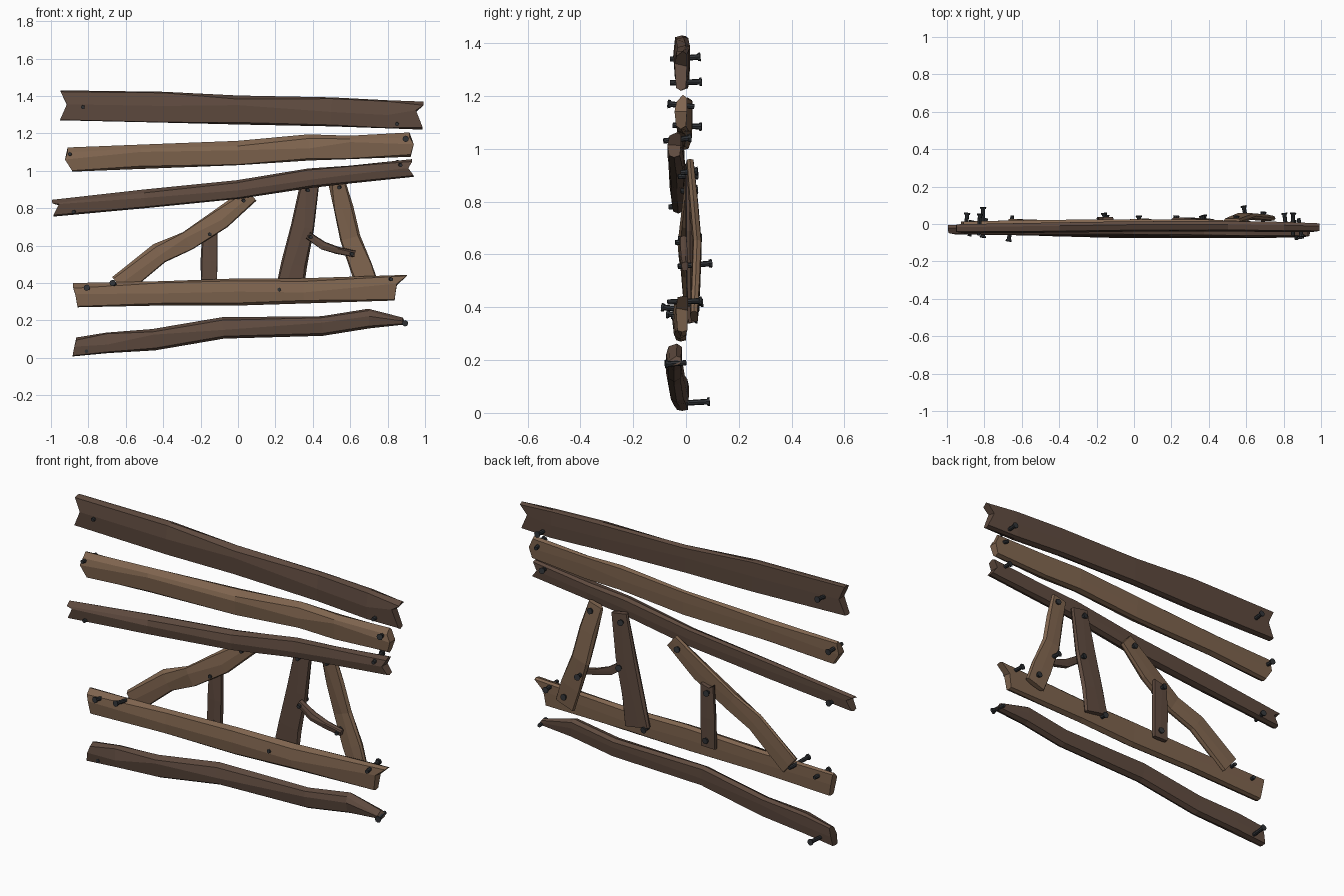
import bpy, bmesh, random
from mathutils import Vector

if "Cube" in bpy.data.objects:
    bpy.data.objects.remove(bpy.data.objects["Cube"])

random.seed(4)


def material(name, rgb):
    m = bpy.data.materials.new(name)
    m.diffuse_color = (*rgb, 1)
    m.use_nodes = True
    m.node_tree.nodes["Principled BSDF"].inputs["Base Color"].default_value = m.diffuse_color
    return m


DARK = material("dark_wood", (0.115, 0.070, 0.050))
LIGHT = material("light_wood", (0.215, 0.130, 0.078))
IRON = material("iron", (0.030, 0.033, 0.037))


def finish(name, bm, mat):
    bmesh.ops.recalc_face_normals(bm, faces=bm.faces)
    me = bpy.data.meshes.new(name)
    bm.to_mesh(me)
    bm.free()
    me.materials.append(mat)
    ob = bpy.data.objects.new(name, me)
    bpy.context.collection.objects.link(ob)
    return ob


def board(name, mat, path, ys, th, notch=(0, 0), slant=(0, 0), chip=0.015):
    """Rough-hewn board: path of (x, z, width), ys = centre depth along it,
    notch = how far each end is split inward, slant = end skew."""
    bm = bmesh.new()
    rings = []
    n = len(path)
    for i, (x, z, w) in enumerate(path):
        a, b = path[max(i - 1, 0)], path[min(i + 1, n - 1)]
        t = Vector((b[0] - a[0], 0, b[1] - a[1])).normalized()
        up = Vector((-t.z, 0, t.x))
        f = i / (n - 1) * (len(ys) - 1)
        k = min(int(f), len(ys) - 2)
        y = ys[k] + (ys[k + 1] - ys[k]) * (f - k)
        end = i in (0, n - 1)
        h = th / 2 * (0.85 if end else 1)
        s = 0 if i == 0 else 1
        sk = slant[s] if end else 0
        pull = (notch[0] if i == 0 else -notch[1]) if end else 0
        c = Vector((x, y, z))
        c1, c2 = chip * random.uniform(0.2, 1.4), chip * random.uniform(0.1, 0.9)
        m = random.uniform(-0.1, 0.25) * w
        # depth, height, shift along the board
        sec = [(-h * 0.75, -w / 2 + c2, -sk), (-h, m, pull), (-h * 0.7, w / 2 - c1, sk),
               (h * 0.35, w / 2, sk), (h, w / 2 - c2, sk), (h, m * 0.6, pull),
               (h * 0.85, -w / 2 + c2, -sk), (0, -w / 2, -sk)]
        rings.append([bm.verts.new(c + Vector((0, d, 0)) + up * e + t * q) for d, e, q in sec])
    for r, q in zip(rings, rings[1:]):
        for j in range(8):
            bm.faces.new((r[j], r[(j + 1) % 8], q[(j + 1) % 8], q[j]))
    for r in (rings[0], rings[-1]):
        bm.faces.new((r[1], r[2], r[3], r[4], r[5]))
        bm.faces.new((r[5], r[6], r[7], r[0], r[1]))
    return finish(name, bm, mat)


def nail(name, x, z, tail, head):
    """Bent-in nail along y with a flat head."""
    bm = bmesh.new()
    d = Vector((random.uniform(-.2, .2), 1, random.uniform(-.12, .12))).normalized()
    if head < tail:
        d.y = -d.y
    length = abs(head - tail)
    rot = d.to_track_quat('Z', 'Y').to_matrix().to_4x4()
    for r1, r2, a, b in ((0.010, 0.011, 0, length), (0.015, 0.017, length - 0.01, length)):
        g = bmesh.ops.create_cone(bm, cap_ends=True, segments=8, radius1=r1, radius2=r2, depth=b - a)
        bmesh.ops.translate(bm, verts=g["verts"], vec=(0, 0, (a + b) / 2))
    bmesh.ops.transform(bm, matrix=rot, verts=bm.verts)
    bmesh.ops.translate(bm, verts=bm.verts, vec=(x, tail, z))
    finish(name, bm, IRON)


# Horizontal boards, top to bottom
board("top_board", DARK,
      [(-.95, 1.35, .16), (-.40, 1.34, .165), (0, 1.325, .155), (.50, 1.315, .155), (.80, 1.302, .15), (.99, 1.295, .15)],
      (-.025, -.01, -.02), .055, notch=(.035, .04))
board("second_board", LIGHT,
      [(-.90, 1.06, .13), (-.52, 1.075, .13), (0, 1.095, .13), (.38, 1.125, .14), (.60, 1.125, .125), (.92, 1.14, .13)],
      (-.01, 0, -.02), .055, notch=(-.025, -.02), slant=(-.01, 0), chip=.022)
board("third_board", DARK,
      [(-.99, .80, .09), (-.50, .85, .10), (0, .90, .10), (.38, .96, .105), (.60, .98, .095), (.935, 1.015, .095)],
      (-.03, -.035, -.045), .06, notch=(.035, .025))
board("fourth_board", LIGHT,
      [(-.87, .335, .13), (-.40, .345, .13), (0, .352, .145), (.35, .358, .135), (.87, .375, .135)],
      (-.02, -.025, -.015), .055, notch=(0, .02), slant=(-.01, .035), chip=.02)
board("bottom_board", DARK,
      [(-.875, .058, .098), (-.70, .08, .11), (-.45, .097, .115), (-.08, .16, .115), (.45, .17, .105), (.70, .21, .105), (.89, .197, .035)],
      (-.015, -.045, -.045), .06, slant=(.015, -.01))

# Braces nailed on behind
board("diagonal_brace", LIGHT,
      [(-.635, .385, .12), (-.42, .56, .115), (-.27, .625, .105), (-.09, .745, .115), (.07, .875, .09)],
      (.01, -.012, .012), .04)
board("short_post", DARK, [(-.155, .36, .085), (-.155, .52, .09), (-.15, .70, .08)], (.022, .025), .03,
      notch=(0, .015), chip=.008)
board("leaning_brace", DARK,
      [(.275, .355, .15), (.30, .50, .14), (.345, .70, .125), (.385, .94, .10)], (.02, .012), .035)
board("right_brace", LIGHT,
      [(.70, .365, .12), (.66, .48, .12), (.60, .64, .11), (.565, .80, .105), (.525, .95, .09)],
      (.03, .042, .015), .035)
board("twig", DARK, [(.375, .655, .04), (.455, .60, .045), (.53, .575, .04), (.625, .555, .035)],
      (-.012, -.005), .03, chip=.005)

# Nails: x, z, point depth, head depth
NAILS = [(-.83, 1.34, -.06, .055), (.85, 1.25, -.06, .06), (-.90, 1.09, -.05, .06), (.88, 1.16, .03, -.07),
         (.87, 1.03, -.085, .02), (-.88, .78, -.065, .02), (-.79, .365, .03, -.075), (-.65, .385, .045, -.095),
         (.22, .365, -.055, .045), (.82, .42, -.07, .06), (-.81, .035, -.045, .09), (.88, .19, 0, -.08)]
BRACE_NAILS = [(.39, .645, -.04, .05), (.61, .555, -.03, .10), (.375, .895, -.03, .045), (.54, .91, -.02, .045),
               (.69, .41, -.02, .065), (-.15, .66, -.03, .06), (.03, .84, -.02, .045), (-.155, .40, -.02, .05)]
for i, n in enumerate(NAILS):
    nail(f"board_nail_{i + 1}", *n)
for i, n in enumerate(BRACE_NAILS):
    nail(f"brace_nail_{i + 1}", *n)
